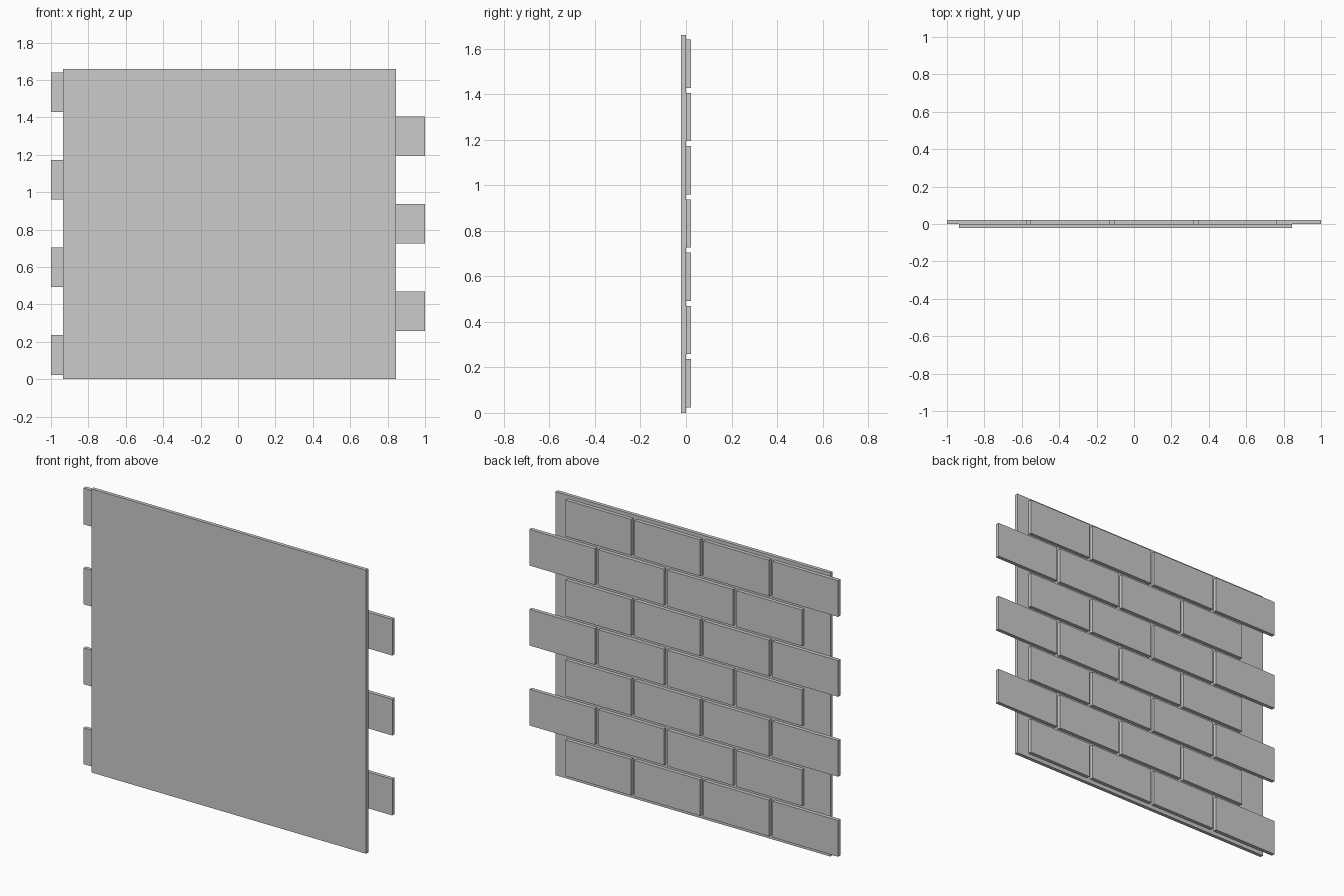
import bpy

if "Cube" in bpy.data.objects:
    bpy.data.objects.remove(bpy.data.objects["Cube"])


def box(name, x0, x1, y0, y1, z0, z1):
    bpy.ops.mesh.primitive_cube_add(
        size=1, location=((x0 + x1) / 2, (y0 + y1) / 2, (z0 + z1) / 2))
    ob = bpy.context.object
    ob.name = name
    ob.scale = (x1 - x0, y1 - y0, z1 - z0)
    bpy.ops.object.transform_apply(location=False, rotation=False, scale=True)
    return ob


# Backing panel
box("backing_panel", -0.935, 0.845, -0.021, 0.0, 0.0, 1.66)

# Running-bond bricks: odd rows are shifted sideways
LENGTH, HEIGHT = 0.424, 0.212
PITCH_X, PITCH_Z = 0.447, 0.234
for row in range(7):
    start = -1.0 if row % 2 == 0 else -0.765
    z = 0.024 + row * PITCH_Z
    for col in range(4):
        x = start + col * PITCH_X
        box(f"brick_{row}_{col}", x, x + LENGTH, -0.001, 0.021, z, z + HEIGHT)
